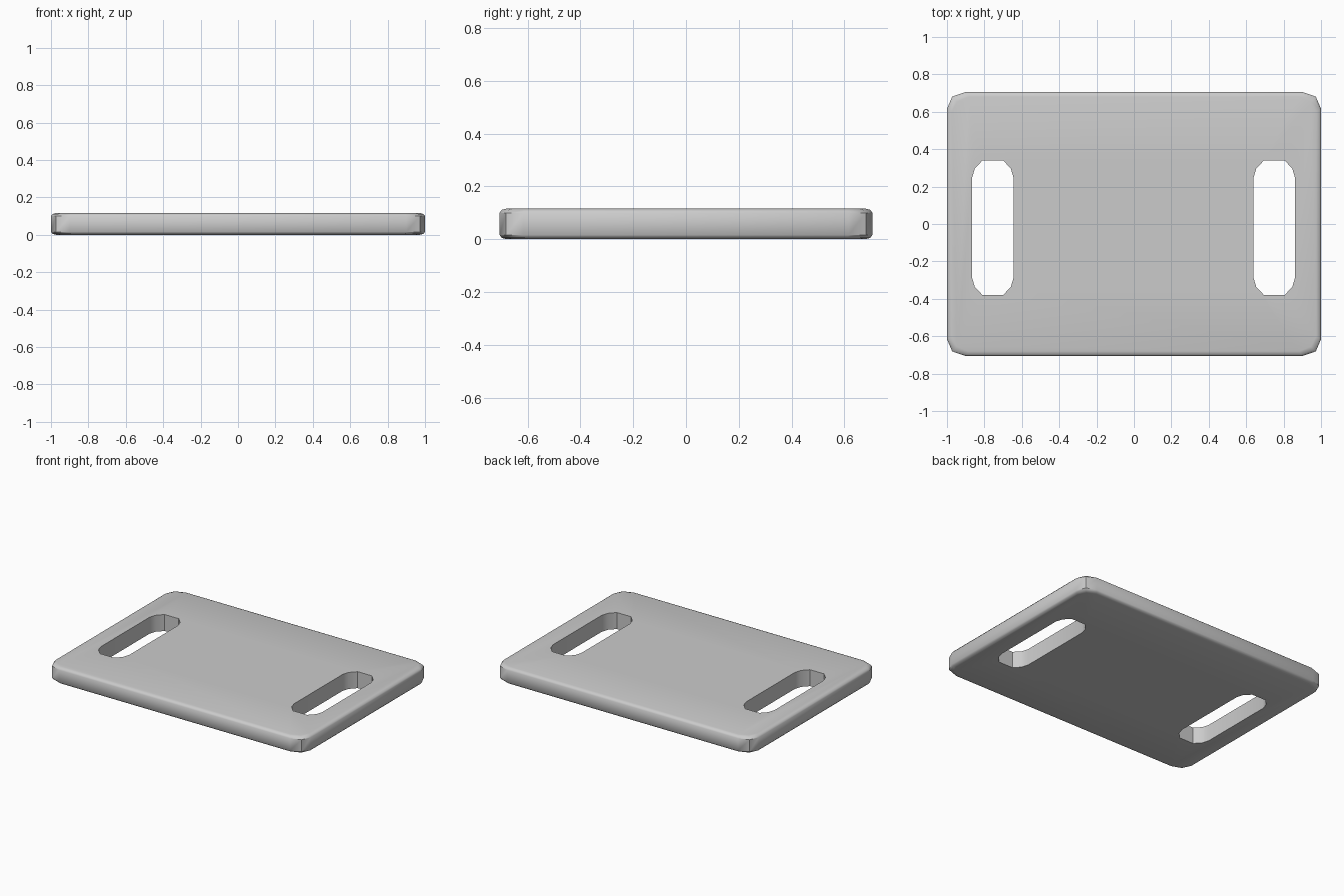
import bpy, bmesh

if "Cube" in bpy.data.objects:
    bpy.data.objects.remove(bpy.data.objects["Cube"])


def outline(hx, hy, cx, cy, mid):
    """Rectangle whose corners are cut with two facets, counter-clockwise."""
    q = [(hx, hy - cy), (hx - mid[0], hy - mid[1]), (hx - cx, hy)]
    return (q + [(-x, y) for x, y in reversed(q)]
            + [(-x, -y) for x, y in q] + [(x, -y) for x, y in reversed(q)])


def loft(name, rings):
    """Solid through a stack of (outline, z) rings."""
    bm = bmesh.new()
    loops = [[bm.verts.new((x, y, z)) for x, y in pts] for pts, z in rings]
    n = len(loops[0])
    for a, b in zip(loops, loops[1:]):
        for i in range(n):
            j = (i + 1) % n
            bm.faces.new((a[i], a[j], b[j], b[i]))
    bm.faces.new(loops[0][::-1])
    bm.faces.new(loops[-1])
    me = bpy.data.meshes.new(name)
    bm.to_mesh(me)
    bm.free()
    ob = bpy.data.objects.new(name, me)
    bpy.context.collection.objects.link(ob)
    return ob


# Board with softened rim
W, D, H = 1.0, 0.706, 0.116
rim = [(0.026, 0.0), (0.008, 0.005), (0.0, 0.016)]
rim += [(i, H - z) for i, z in reversed(rim)]
board = loft("board", [(outline(W - i, D - i, 0.1 - i * 0.4, 0.09 - i * 0.4,
                                (0.028, 0.025)), z) for i, z in rim])

# Handle slots cut through both ends
for side, x in (("left", -0.755), ("right", 0.75)):
    pts = [(px + x, py - 0.02)
           for px, py in outline(0.11, 0.36, 0.055, 0.09, (0.014, 0.043))]
    cutter = loft("slot_cutter_" + side, [(pts, -0.1), (pts, 0.25)])
    cutter.hide_render = True
    cutter.hide_set(True)
    mod = board.modifiers.new("slot_" + side, "BOOLEAN")
    mod.operation = "DIFFERENCE"
    mod.solver = "EXACT"
    mod.object = cutter

# Apply the cuts, then smooth the rim and keep slot edges sharp
bpy.context.view_layer.objects.active = board
board.select_set(True)
for mod in list(board.modifiers):
    bpy.ops.object.modifier_apply(modifier=mod.name)
for ob in [o for o in bpy.data.objects if o.name.startswith("slot_cutter")]:
    bpy.data.objects.remove(ob)
bpy.ops.object.shade_smooth_by_angle(angle=0.7)
